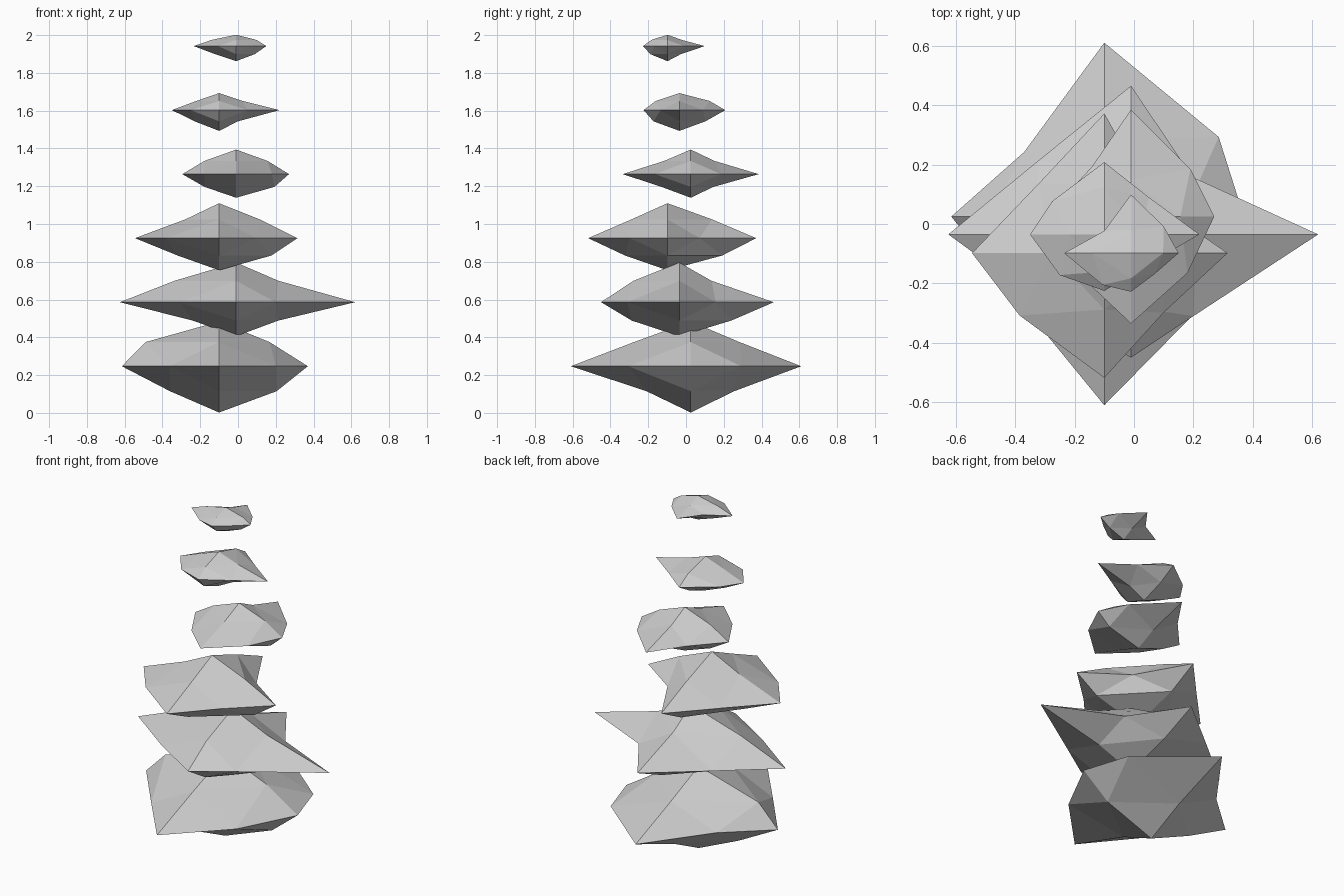
import bpy

# Each stone: six tips (left, right, front, back, down, up), all relative to its centre,
# x reach of the slope points (left low, left high, right low, right high),
# y reach of the slope points (front low, front high, back low, back high),
# rim corners (left-front, left-back, right-front, right-back).
STONES = [
    ((-.515, .47, -.635, .585, -.245, .237), (-.26, -.389, .304, .267),
     (-.234, -.30, .23, .258), ((-.26, -.317), (-.27, .217), (.30, -.33), (.385, .268))),
    ((-.615, .63, -.415, .50, -.18, .21), (-.23, -.326, .224, .224),
     (-.253, -.243, .275, .17), ((-.30, -.23), (-.31, .25), (.21, -.275), (.207, .193))),
    ((-.445, .415, -.42, .47, -.17, .185), (-.22, -.178, .277, .214),
     (-.225, -.19, .29, .235), ((-.285, -.21), (-.22, .235), (.20, -.20), (.17, .17))),
    ((-.285, .28, -.36, .36, -.125, .13), (-.167, -.167, .203, .166),
     (-.155, -.14, .12, .125), ((-.17, -.20), (-.13, .17), (.19, -.19), (.20, .16))),
    ((-.25, .32, -.19, .243, -.11, .09), (-.13, -.12, .10, .124),
     (-.137, -.125, .138, .159), ((-.15, -.137), (-.175, .112), (.15, -.10), (.15, .125))),
    ((-.225, .16, -.13, .197, -.08, .06), (-.11, -.13, .098, .108),
     (-.09, -.085, .07, .076), ((-.096, -.107), (-.09, .075), (.08, -.07), (.11, .09))),
]
SLOPE = 0.54  # height of slope points as a share of the tip height


def make_stone(name, centre, tips, xs, ys, rim):
    """Octahedron split once, every corner and edge point moved."""
    pts, faces = [], []
    for k, t in enumerate(tips):
        p = [0, 0, 0]
        p[k // 2] = t
        pts.append(p)
    for a in (0, 1):
        for b in (0, 1):
            z = tips[4 + b] * SLOPE
            pts.append((xs[2 * a + b], 0, z))            # x/z edge point
            pts.append((0, ys[2 * a + b], z))            # y/z edge point
            pts.append((*rim[2 * a + b], 0))             # rim edge point
    for i in (0, 1):
        for j in (0, 1):
            for k in (0, 1):
                x, y, z = i, 2 + j, 4 + k
                xz = 6 + 3 * (2 * i + k)
                yz = 7 + 3 * (2 * j + k)
                xy = 8 + 3 * (2 * i + j)
                quad = [(x, xy, xz), (y, yz, xy), (z, xz, yz), (xy, yz, xz)]
                outward = (i + j + k) % 2 == 1
                faces += quad if outward else [f[::-1] for f in quad]
    mesh = bpy.data.meshes.new(name)
    mesh.from_pydata(pts, [], faces)
    mesh.update()
    ob = bpy.data.objects.new(name, mesh)
    ob.location = centre
    bpy.context.collection.objects.link(ob)


# Tower of floating stones, nudged alternately in x and in threes in y
for n, stone in enumerate(STONES):
    centre = ((-.10, -.01)[n % 2], (.025, -.035, -.098)[n % 3], .247 + .339 * n)
    make_stone(f"stone_{n + 1}", centre, *stone)
